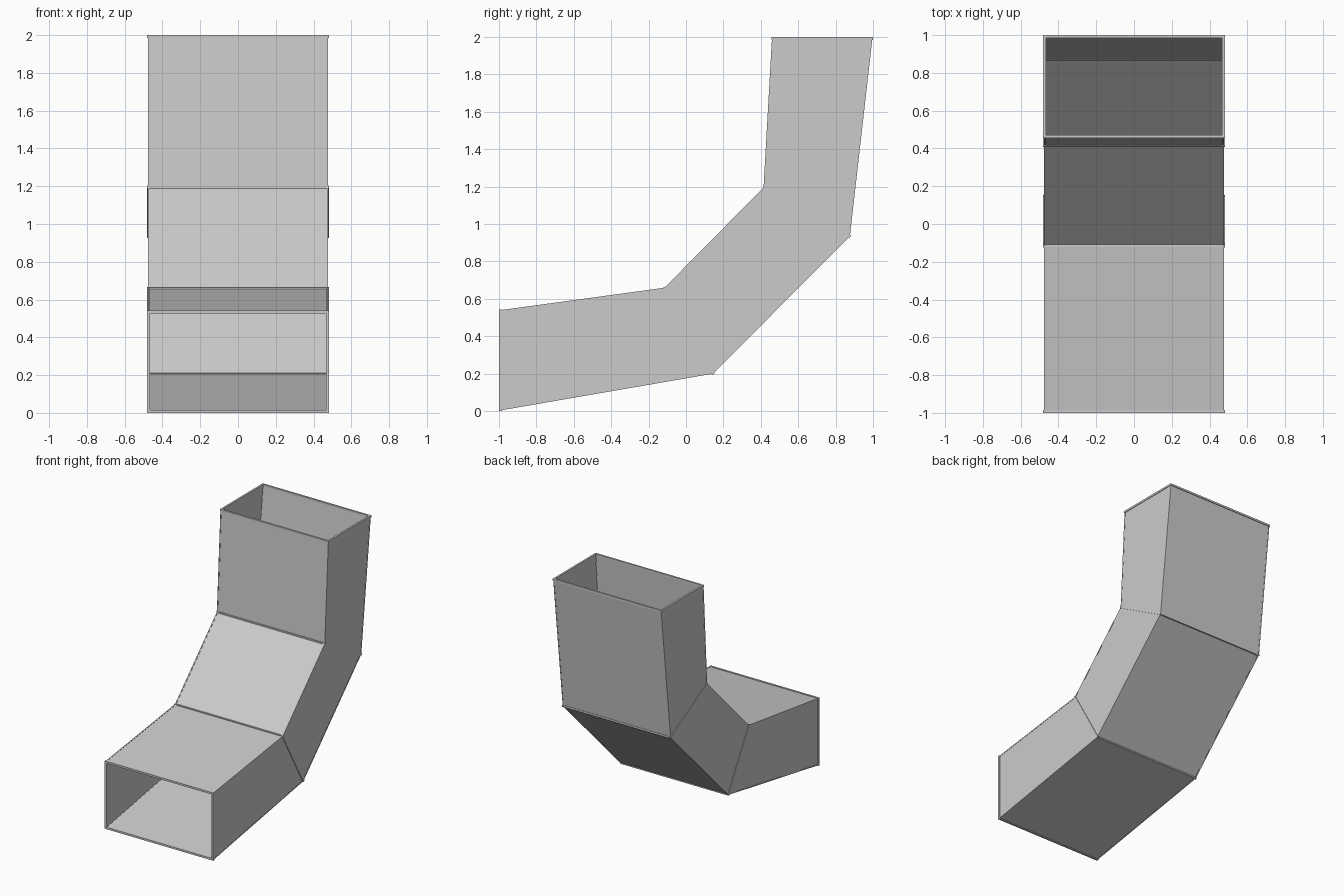
import bpy, bmesh
from mathutils import Vector, Matrix

if "Cube" in bpy.data.objects:
    bpy.data.objects.remove(bpy.data.objects["Cube"])

W = 0.473                      # half width of the duct
T = 0.015                      # seam bar thickness
# (inner bend point, outer bend point) as (y, z) for each cross-section
SECTIONS = [((-0.992, 0.535), (-0.992, 0.008)),
            ((-0.113, 0.655), (0.143, 0.204)),
            ((0.419, 1.193), (0.872, 0.937)),
            ((0.464, 1.992), (0.992, 1.992))]


def ring(section):
    (yi, zi), (yo, zo) = section
    return [Vector(p) for p in ((-W, yi, zi), (W, yi, zi), (W, yo, zo), (-W, yo, zo))]


def make_object(name, bm):
    bmesh.ops.recalc_face_normals(bm, faces=bm.faces)
    mesh = bpy.data.meshes.new(name)
    bm.to_mesh(mesh)
    bm.free()
    ob = bpy.data.objects.new(name, mesh)
    bpy.context.collection.objects.link(ob)
    return ob


def add_bar(bm, a, b, t):
    # square bar from a to b, one side kept parallel to the x axis where possible
    d = (b - a).normalized()
    ref = Vector((1, 0, 0)) if abs(d.x) < 0.5 else Vector((0, 0, 1))
    u = (ref - d * ref.dot(d)).normalized()
    rot = Matrix((u, d.cross(u), d)).transposed().to_4x4()
    size = Matrix.Diagonal((t, t, (b - a).length + t, 1))
    bmesh.ops.create_cube(bm, size=1, matrix=Matrix.Translation((a + b) / 2) @ rot @ size)


rings = [ring(s) for s in SECTIONS]

# Sheet metal walls, open at both ends
bm = bmesh.new()
loops = [[bm.verts.new(p) for p in r] for r in rings]
for r0, r1 in zip(loops, loops[1:]):
    for i in range(4):
        j = (i + 1) % 4
        bm.faces.new((r0[i], r0[j], r1[j], r1[i]))
walls = make_object("duct_walls", bm)
solid = walls.modifiers.new("thickness", 'SOLIDIFY')
solid.thickness = 0.006
solid.offset = 0
solid.use_even_offset = True

# Flange bars around the two openings and the two bend seams
for name, r in zip(("front_rim", "lower_seam", "upper_seam", "top_rim"), rings):
    bm = bmesh.new()
    for i in range(4):
        add_bar(bm, r[i], r[(i + 1) % 4], T)
    make_object(name, bm)

# Slim folded seams along the four long corners
bm = bmesh.new()
for r0, r1 in zip(rings, rings[1:]):
    for a, b in zip(r0, r1):
        add_bar(bm, a, b, 0.009)
make_object("corner_seams", bm)
